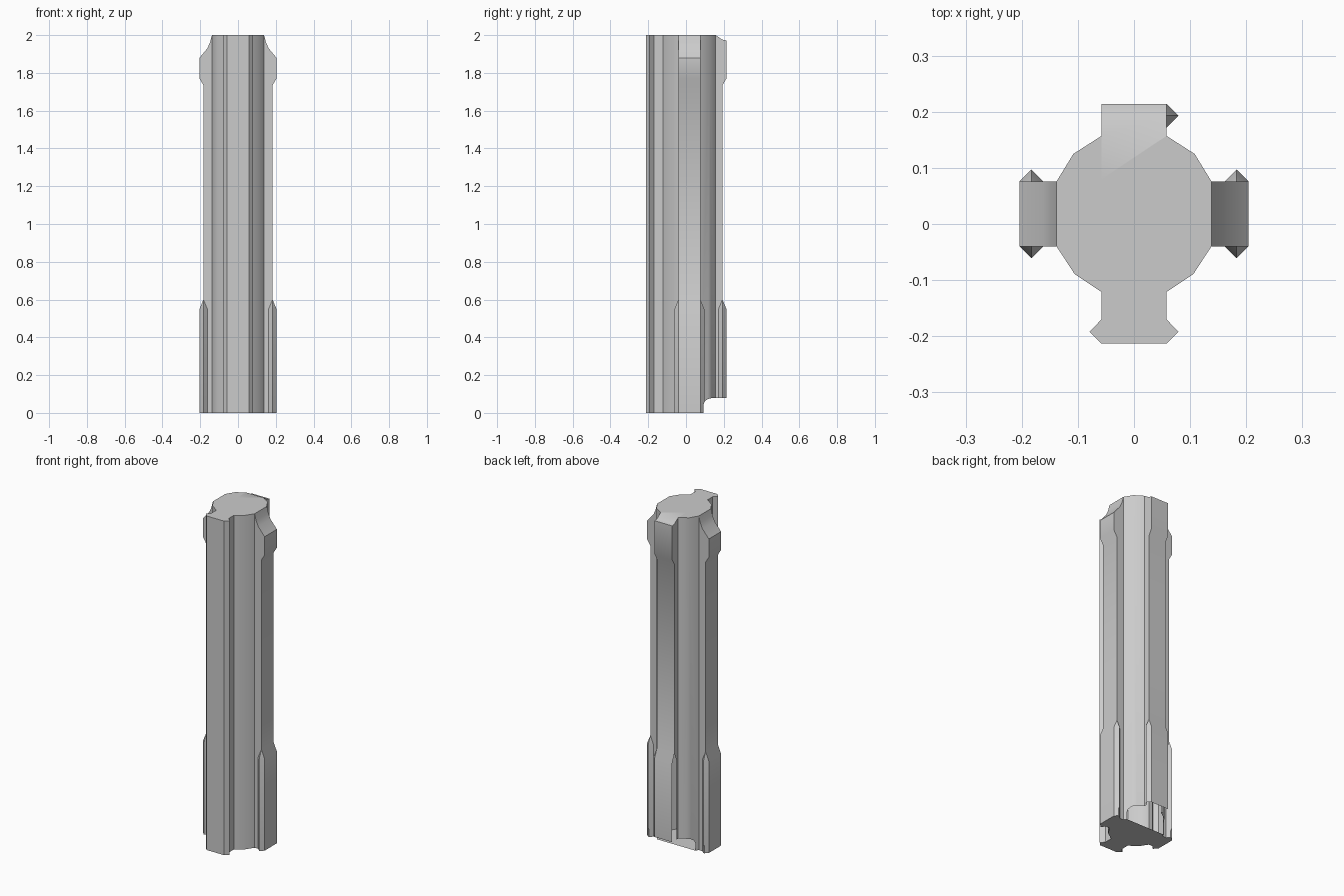
import bpy, bmesh
from mathutils import Matrix, Vector
from math import radians

if "Cube" in bpy.data.objects:
    bpy.data.objects.remove(bpy.data.objects["Cube"])

CY = 0.018   # shaft axis, slightly behind the centre
W = 0.058    # half width of each rib


def make(name, bm, mat=Matrix()):
    bmesh.ops.transform(bm, matrix=mat, verts=bm.verts)
    bmesh.ops.recalc_face_normals(bm, faces=bm.faces)
    me = bpy.data.meshes.new(name)
    bm.to_mesh(me)
    bm.free()
    ob = bpy.data.objects.new(name, me)
    bpy.context.collection.objects.link(ob)
    return ob


def prism(name, pts, offset, mat=Matrix()):
    """Extrude a closed 3D outline along an offset."""
    bm = bmesh.new()
    f = bm.faces.new([bm.verts.new(p) for p in pts])
    ext = bmesh.ops.extrude_face_region(bm, geom=[f], use_keep_orig=True)
    moved = [v for v in ext["geom"] if isinstance(v, bmesh.types.BMVert)]
    bmesh.ops.translate(bm, vec=Vector(offset), verts=moved)
    return make(name, bm, mat)


def wing(name, r, side, mat):
    """Pointed strip on the flank of a rib, tapering to a tip at the top."""
    bm = bmesh.new()
    tri = [(r - 0.021, W), (r, W + 0.021), (r + 0.021, W), (r, W - 0.02)]
    low = [bm.verts.new((a, side * b, 0)) for a, b in tri]
    mid = [bm.verts.new((a, side * b, 0.55)) for a, b in tri]
    tip = bm.verts.new((r, side * W, 0.6))
    bm.faces.new(low)
    for i in range(3):
        bm.faces.new((low[i], low[i + 1], mid[i + 1], mid[i]))
    bm.faces.new((low[3], low[0], mid[0], mid[3]))
    bm.faces.new((mid[0], mid[1], tip))
    bm.faces.new((mid[1], mid[2], tip))
    bm.faces.new((mid[2], mid[3], tip))
    bm.faces.new((mid[3], mid[0], tip))
    return make(name, bm, mat)


def rib(name, r, top, mat):
    """Radial rib: thick foot, slim middle, thick collar with a shaped top."""
    o = r + 0.021
    prof = [(0.08, 0), (o, 0), (o, 0.55), (r, 0.6), (r, 1.735), (o, 1.77)] + top + [(0.08, 2)]
    body = prism(name, [(a, -W, z) for a, z in prof], (0, 2 * W, 0), mat)
    return [body] + [wing(name + "_wing", r, s, mat) for s in (-1, 1)]


# core shaft outline
half = [(W, 0.157), (0.108, 0.125), (0.138, CY + W),
        (0.138, CY - W), (0.106, -0.089), (W, -0.121)]
ring = half + [(-x, y) for x, y in reversed(half)]
shaft = prism("splined_shaft", [(x, y, 0) for x, y in ring], (0, 0, 2))

# front rib, constant arrow-shaped section over the full height
fh = [(W, -0.08), (W, -0.17), (0.079, -0.192), (W, -0.213)]
front = fh + [(-x, y) for x, y in reversed(fh)]
parts = [prism("front_rib", [(x, y, 0) for x, y in front], (0, 0, 2))]

# side ribs and back rib
side_top = [(0.204, 1.88), (0.162, 1.93), (0.148, 1.962), (0.138, 2)]
back_top = [(0.214, 1.972), (0.192, 1.976), (0.157, 2)]
for name, ang in (("right_rib", 0), ("left_rib", 180)):
    m = Matrix.Translation((0, CY, 0)) @ Matrix.Rotation(radians(ang), 4, 'Z')
    parts += rib(name, 0.183, side_top, m)
parts += rib("back_rib", 0.193, back_top, Matrix.Rotation(radians(90), 4, 'Z'))

# rounded step removed from the back of the base
step = [(0.093, -0.1), (0.093, 0.045), (0.1, 0.062), (0.115, 0.073),
        (0.135, 0.078), (0.3, 0.079), (0.3, -0.1)]
cutter = prism("base_step_cutter", [(-0.4, y, z) for y, z in step], (0.8, 0, 0))

# fuse everything, then cut the step
for ob, op in [(p, 'UNION') for p in parts] + [(cutter, 'DIFFERENCE')]:
    mod = shaft.modifiers.new(op.lower(), 'BOOLEAN')
    mod.object, mod.operation, mod.solver = ob, op, 'EXACT'
    ob.hide_render = True
bpy.context.view_layer.objects.active = shaft
shaft.select_set(True)
for mod in list(shaft.modifiers):
    bpy.ops.object.modifier_apply(modifier=mod.name)
for ob in parts + [cutter]:
    bpy.data.objects.remove(ob)
bpy.ops.object.shade_smooth_by_angle(angle=radians(35))
